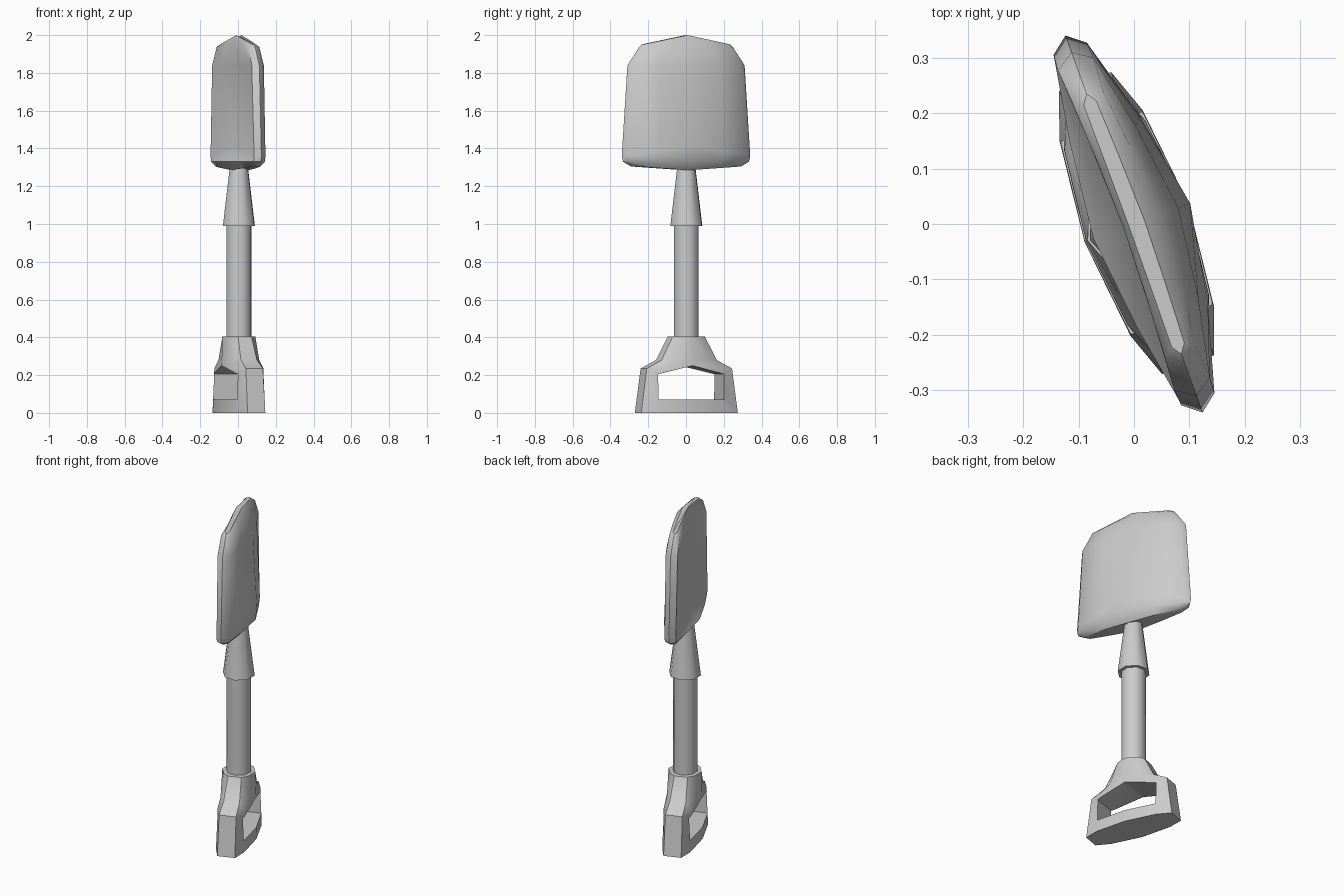
import bpy
import bmesh
from math import radians, cos, sin, pi
from mathutils import Matrix

if "Cube" in bpy.data.objects:
    bpy.data.objects.remove(bpy.data.objects["Cube"])

# The tool is modelled with its width along y, then turned about z
TURN = Matrix.Rotation(radians(20), 4, "Z")
OFFSET = 0.005

grey = bpy.data.materials.new("light_grey")
grey.use_nodes = True
colour = (0.6, 0.6, 0.6, 1)
grey.diffuse_color = colour
grey.node_tree.nodes["Principled BSDF"].inputs["Base Color"].default_value = colour


def loft(name, rings):
    """Skin a stack of closed rings and cap both ends."""
    bm = bmesh.new()
    loops = [[bm.verts.new(p) for p in ring] for ring in rings]
    for low, high in zip(loops, loops[1:]):
        for i in range(len(low)):
            j = (i + 1) % len(low)
            bm.faces.new((low[i], low[j], high[j], high[i]))
    bm.faces.new(loops[0])
    bm.faces.new(loops[-1])
    bmesh.ops.recalc_face_normals(bm, faces=bm.faces)
    bm.transform(TURN)
    mesh = bpy.data.meshes.new(name)
    bm.to_mesh(mesh)
    bm.free()
    mesh.materials.append(grey)
    obj = bpy.data.objects.new(name, mesh)
    bpy.context.collection.objects.link(obj)
    return obj


def make_active(obj):
    bpy.ops.object.select_all(action="DESELECT")
    obj.select_set(True)
    bpy.context.view_layer.objects.active = obj


def smooth(obj, angle):
    make_active(obj)
    bpy.ops.object.shade_smooth_by_angle(angle=radians(angle))


def octagon(radius, z):
    return [(OFFSET + radius * cos(k * pi / 4), radius * sin(k * pi / 4), z)
            for k in range(8)]


def grip_ring(z, half, end, mid, centre):
    right = [(end, half), (mid, 0.69 * half), (centre, 0),
             (mid, -0.69 * half), (end, -half)]
    return [(OFFSET + n, u, z) for n, u in right] + \
           [(OFFSET - n, u, z) for n, u in reversed(right)]


def blade_ring(z_mid, z_end, half, front, back, edge):
    def quarter(bulge, side):
        mid = side * edge + 0.58 * (bulge - side * edge)
        return [(side * edge, 0.93 * half), (mid, 0.5 * half)]
    b, f = quarter(back, 1), quarter(front, -1)
    flat = [(0, half)] + b + [(back, 0)] + [(n, -u) for n, u in reversed(b)]
    flat += [(0, -half)] + [(n, -u) for n, u in f] + [(front, 0)] + f[::-1]
    return [(n, u, z_mid + (z_end - z_mid) * abs(u) / half) for n, u in flat]


# D-shaped grip
grip = loft("grip", [
    grip_ring(0, 0.272, 0.05, 0.08, 0.10),
    grip_ring(0.235, 0.24, 0.048, 0.078, 0.098),
    grip_ring(0.28, 0.155, 0.045, 0.076, 0.097),
    grip_ring(0.405, 0.09, 0.038, 0.07, 0.094),
])

# Hand opening cut through the grip
opening = [(-0.185, 0.07), (0.185, 0.07), (0.185, 0.205), (0, 0.25), (-0.185, 0.205)]
cutter = loft("opening_cutter", [[(n, u, z) for u, z in opening] for n in (-0.2, 0.2)])
cutter.hide_render = True
cut = grip.modifiers.new("opening", "BOOLEAN")
cut.operation = "DIFFERENCE"
cut.solver = "EXACT"
cut.object = cutter
make_active(grip)
bpy.ops.object.modifier_apply(modifier=cut.name)
bpy.data.objects.remove(cutter)
smooth(grip, 35)

# Shaft and tapered socket
shaft = loft("shaft", [octagon(0.07, 0.39), octagon(0.07, 1.01)])
smooth(shaft, 50)
socket = loft("socket", [octagon(0.09, 0.99), octagon(0.05, 1.31)])
smooth(socket, 50)

# Blade: underside, rim, ledge fold, face, shoulders, tip
blade = loft("blade", [
    blade_ring(1.285, 1.305, 0.31, -0.04, 0.06, 0.02),
    blade_ring(1.33, 1.33, 0.355, -0.078, 0.10, 0.032),
    blade_ring(1.41, 1.36, 0.362, -0.02, 0.108, 0.032),
    blade_ring(1.84, 1.84, 0.33, -0.02, 0.085, 0.034),
    blade_ring(1.965, 1.935, 0.265, -0.02, 0.05, 0.03),
    blade_ring(2.0, 1.95, 0.25, -0.01, 0.02, 0.012),
])
smooth(blade, 40)
